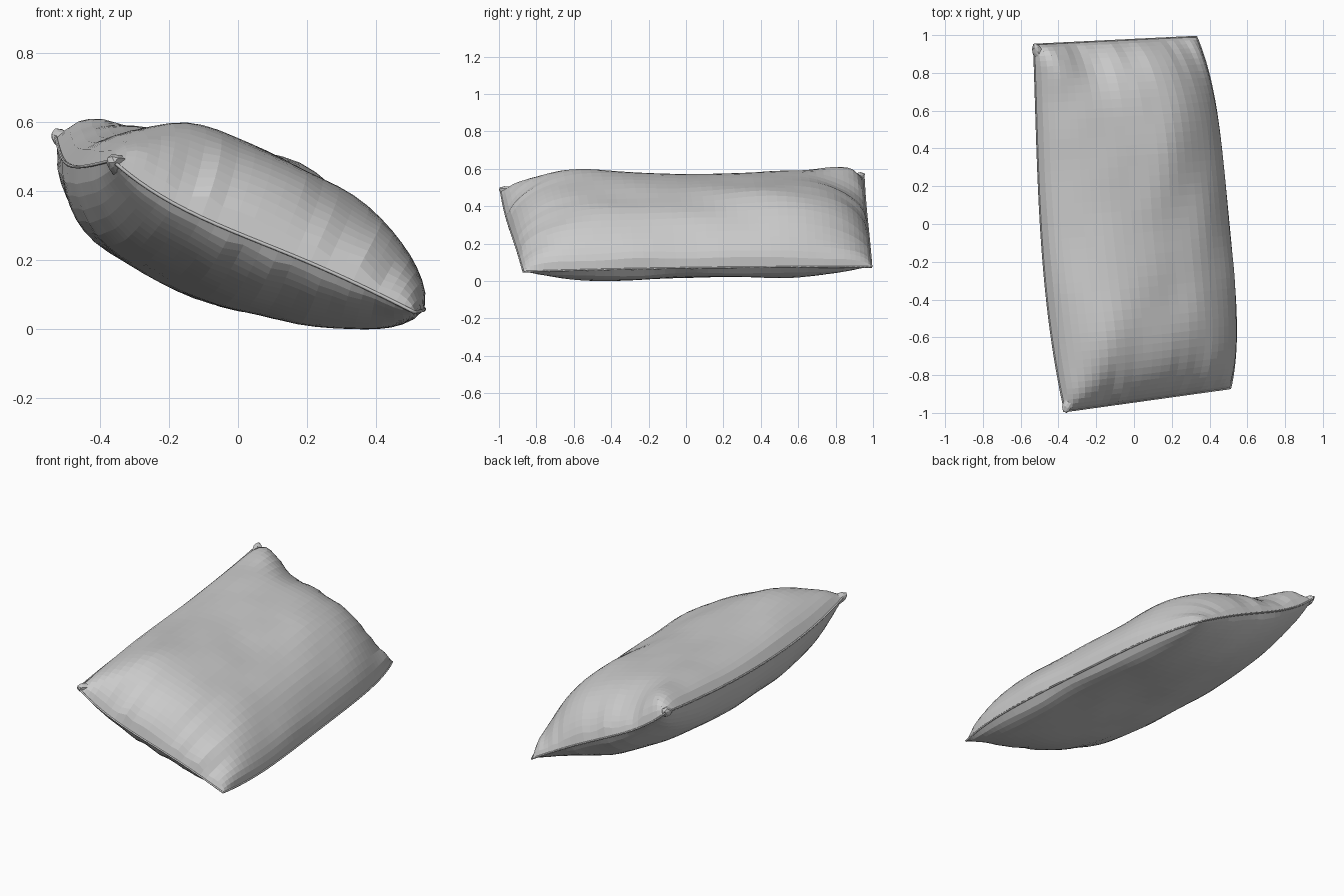
import bpy, bmesh, math, random
from mathutils import Vector, noise

cube = bpy.data.objects.get("Cube")
if cube:
    bpy.data.objects.remove(cube, do_unlink=True)

random.seed(4)
NU, NV = 26, 44

# Plain grey cloth
cloth = bpy.data.materials.new("grey_cloth")
cloth.use_nodes = True
grey = (0.6, 0.6, 0.6, 1)
cloth.diffuse_color = grey
cloth.node_tree.nodes["Principled BSDF"].inputs["Base Color"].default_value = grey

# Corners of the seam: low edge on the left, raised edge on the right
FRONT_HIGH = Vector((-0.365, -0.992, 0.485))
FRONT_LOW = Vector((0.51, -0.87, 0.045))
BACK_HIGH = Vector((-0.53, 0.95, 0.56))
BACK_LOW = Vector((0.33, 0.992, 0.07))
NORMAL = Vector((0.39, 0, 0.92)).normalized()


def seam_surface(u, v):
    """Middle sheet of the cushion, with bowed edges and upturned corners."""
    a, b = (u + 1) / 2, (v + 1) / 2
    p = FRONT_HIGH.lerp(FRONT_LOW, a).lerp(BACK_HIGH.lerp(BACK_LOW, a), b)
    p.x += 0.075 * a * (1 - v ** 4) - 0.045 * (1 - a) * (1 - v * v) * (1 - 0.5 * v)
    p.z += (0.008 * a - 0.05 * (1 - a)) * (1 - v * v)
    p.z -= 0.35 * a * (1 - a) ** 3 * v ** 4
    return p


def bump(u, v, cu, cv, size):
    return math.exp(-((u - cu) ** 2 + (v - cv) ** 2) / size ** 2)


def cloth_point(u, v, side):
    """Stuffed surface above (side 1) or below (side -1) the seam."""
    full = max(0, 1 - u * u) ** 0.56
    if side > 0:
        full *= max(0, 1 - abs(v) ** 5) ** 0.65
        thick = 0.24 - 0.02 * v
        thick += 0.06 * bump(u, v, -0.75, -0.65, 0.45)
        thick += 0.045 * bump(u, v, 0.4, 0.6, 0.45)
    else:
        full *= max(0, 1 - abs(v) ** 4) ** 0.72
        thick = 0.222 - 0.05 * bump(u, v, 0.7, 0.05, 0.5)
        thick += 0.035 * bump(u, 0, -0.8, 0, 0.3)
    height = thick * full
    rim = min(1, full * 5)
    # Gathers at the short ends, loose folds and puffed raised corners
    gather = 0.03 if side > 0 else 0.015
    height += gather * rim * abs(v) ** 6 * noise.noise(Vector((u * 6, v * 3, side * 7)))
    height += 0.012 * rim * noise.noise(Vector((u * 2.5, v * 3, side * 4)))
    if side > 0:
        height += rim * 0.047 * bump(u, v, -0.8, 0.9, 0.2)
        height -= rim * 0.025 * bump(u, v, -0.45, 0.9, 0.17)
        height += rim * 0.02 * bump(u, v, -0.8, -0.92, 0.15)
    return seam_surface(u, v) + NORMAL * height * side


def spaced(i, n):
    """Steps that crowd together towards the seam."""
    t = 2 * i / n - 1
    return 0.35 * t + 0.65 * math.sin(t * math.pi / 2)


def add_mesh(name, bm):
    mesh = bpy.data.meshes.new(name)
    bm.to_mesh(mesh)
    bm.free()
    mesh.materials.append(cloth)
    bpy.context.collection.objects.link(bpy.data.objects.new(name, mesh))


# Stuffed cushion body
bm = bmesh.new()
sheets = {}
for side in (1, -1):
    for i in range(NU + 1):
        for j in range(NV + 1):
            edge = i in (0, NU) or j in (0, NV)
            if side < 0 and edge:
                sheets[side, i, j] = sheets[1, i, j]
                continue
            u, v = spaced(i, NU), spaced(j, NV)
            p = seam_surface(u, v) if edge else cloth_point(u, v, side)
            sheets[side, i, j] = bm.verts.new(p)
    for i in range(NU):
        for j in range(NV):
            ring = [sheets[side, i, j], sheets[side, i + 1, j],
                    sheets[side, i + 1, j + 1], sheets[side, i, j + 1]]
            bm.faces.new(ring if side > 0 else ring[::-1])

# Rest the body on the ground
drop = min(p.co.z for p in bm.verts)
bmesh.ops.translate(bm, verts=bm.verts, vec=(0, 0, -drop))

# Seam path round the edge
path = [(i, 0) for i in range(NU)] + [(NU, j) for j in range(NV)]
path += [(i, NV) for i in range(NU, 0, -1)] + [(0, j) for j in range(NV, 0, -1)]
seam_points = [sheets[1, i, j].co.copy() for i, j in path]
raised_corners = [("front", sheets[1, 0, 0].co.copy()),
                  ("back", sheets[1, 0, NV].co.copy())]
add_mesh("cushion_body", bm)

# Thin sewn edge
curve = bpy.data.curves.new("seam_edge", "CURVE")
curve.dimensions = "3D"
curve.bevel_depth = 0.005
curve.bevel_resolution = 1
line = curve.splines.new("POLY")
line.points.add(len(seam_points) - 1)
for point, co in zip(line.points, seam_points):
    point.co = (*co, 1)
line.use_cyclic_u = True
curve.materials.append(cloth)
bpy.context.collection.objects.link(bpy.data.objects.new("seam_edge", curve))

# Crumpled cloth ears at the raised corners
for end, co in raised_corners:
    inward = Vector((-co.x, -co.y, 0.2 - co.z)).normalized()
    ear = bmesh.new()
    bmesh.ops.create_icosphere(ear, subdivisions=2, radius=0.03)
    for p in ear.verts:
        p.co *= random.uniform(0.85, 1.05)
        p.co += inward * p.co.dot(inward) * 1.2
        p.co += co + inward * 0.058
    add_mesh(end + "_corner_ear", ear)
